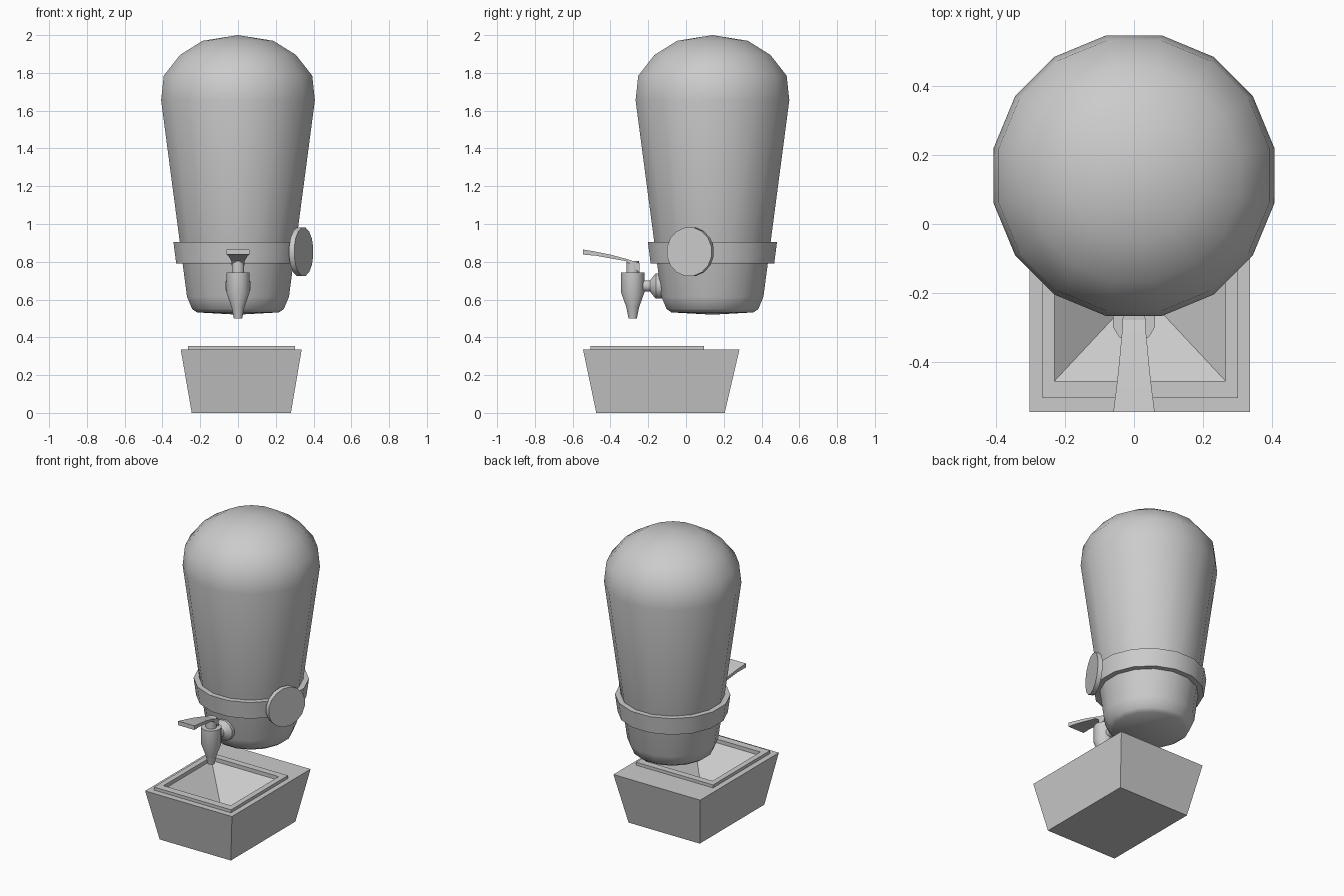
import bpy, bmesh
from math import pi, cos, sin, radians
from mathutils import Matrix, Vector

if "Cube" in bpy.data.objects:
    bpy.data.objects.remove(bpy.data.objects["Cube"])


def make(name, rings, closed=False, matrix=None, smooth=True):
    """Skin a stack of rings; a ring of one point becomes a pole, open ends are capped."""
    bm = bmesh.new()
    loops = [[bm.verts.new(p) for p in ring] for ring in rings]
    pairs = list(zip(loops, loops[1:]))
    if closed:
        pairs.append((loops[-1], loops[0]))
    for a, b in pairs:
        n = max(len(a), len(b))
        for i in range(n):
            j = (i + 1) % n
            if len(a) == 1:
                bm.faces.new((a[0], b[j], b[i]))
            elif len(b) == 1:
                bm.faces.new((a[i], a[j], b[0]))
            else:
                bm.faces.new((a[i], a[j], b[j], b[i]))
    if not closed:
        for end in (loops[0], loops[-1]):
            if len(end) > 2:
                bm.faces.new(end)
    if matrix is not None:
        bm.transform(matrix)
    bmesh.ops.recalc_face_normals(bm, faces=bm.faces)
    mesh = bpy.data.meshes.new(name)
    bm.to_mesh(mesh)
    bm.free()
    ob = bpy.data.objects.new(name, mesh)
    bpy.context.collection.objects.link(ob)
    if smooth:
        bpy.ops.object.select_all(action='DESELECT')
        ob.select_set(True)
        bpy.context.view_layer.objects.active = ob
        bpy.ops.object.shade_smooth_by_angle(angle=radians(40))
    return ob


def lathe(name, profile, sides, matrix, closed=False):
    """Turn (radius to flat side, height) points around z."""
    rings = []
    for r, z in profile:
        if r == 0:
            rings.append([(0, 0, z)])
            continue
        rr = r / cos(pi / sides)
        angles = [(i + 0.5) * 2 * pi / sides for i in range(sides)]
        rings.append([(rr * cos(a), rr * sin(a), z) for a in angles])
    return make(name, rings, closed, matrix)


def rect(x0, x1, y0, y1, z):
    return [(x0, y0, z), (x1, y0, z), (x1, y1, z), (x0, y1, z)]


def facing(location, direction):
    """Matrix that points local z along a direction."""
    turn = Vector(direction).to_track_quat('Z', 'Y').to_matrix().to_4x4()
    return Matrix.Translation(location) @ turn


tank_place = Matrix.Translation((0, 0.14, 0))

# Domed tank
lathe("tank", [(0, 0.52), (0.217, 0.532), (0.243, 0.55), (0.27, 0.615),
               (0.407, 1.655), (0.393, 1.785), (0.307, 1.895),
               (0.187, 1.97), (0, 2.0)], 16, tank_place)

# Band around the tank
lathe("tank_band", [(0.285, 0.79), (0.327, 0.79), (0.342, 0.905), (0.30, 0.905)],
      16, tank_place, closed=True)

# Round badge on the band
a = radians(-23)
lathe("round_badge", [(0.128, -0.03), (0.128, 0)], 16,
      facing((0.348, 0.017, 0.853), (cos(a), sin(a), 0)))

# Tap body with its stem
tap_place = Matrix.Translation((0, -0.282, 0))
lathe("tap_spout", [(0.022, 0.5), (0.034, 0.56), (0.061, 0.635), (0.061, 0.743)], 12, tap_place)
lathe("tap_stem", [(0.033, 0.73), (0.033, 0.803)], 12, tap_place)

# Pipe and flange joining tap to tank
lathe("tap_connector", [(0.03, 0), (0.03, 0.07), (0.05, 0.085), (0.067, 0.1), (0.067, 0.15)],
      12, facing((0, -0.26, 0.672), (0, 1, 0)))

# Flared lever: (y, bottom z, top z, half width)
lever = [(-0.247, 0.743, 0.793, 0.03), (-0.315, 0.803, 0.815, 0.035),
         (-0.40, 0.818, 0.838, 0.043), (-0.475, 0.832, 0.853, 0.051),
         (-0.545, 0.838, 0.865, 0.06)]
make("tap_lever", [[(-w, y, lo), (w, y, lo), (w, y, hi), (-w, y, hi)]
                   for y, lo, hi, w in lever], smooth=False)

# Drip tray with raised rim and funnel-shaped well
make("drip_tray", [rect(-0.245, 0.28, -0.475, 0.205, 0),
                   rect(-0.303, 0.337, -0.545, 0.283, 0.335),
                   rect(-0.266, 0.302, -0.505, 0.095, 0.335),
                   rect(-0.266, 0.302, -0.505, 0.095, 0.355),
                   rect(-0.23, 0.265, -0.455, 0.05, 0.355),
                   rect(-0.23, 0.265, -0.455, 0.05, 0.33),
                   [(0.0175, -0.19, 0.13)]], smooth=False)
